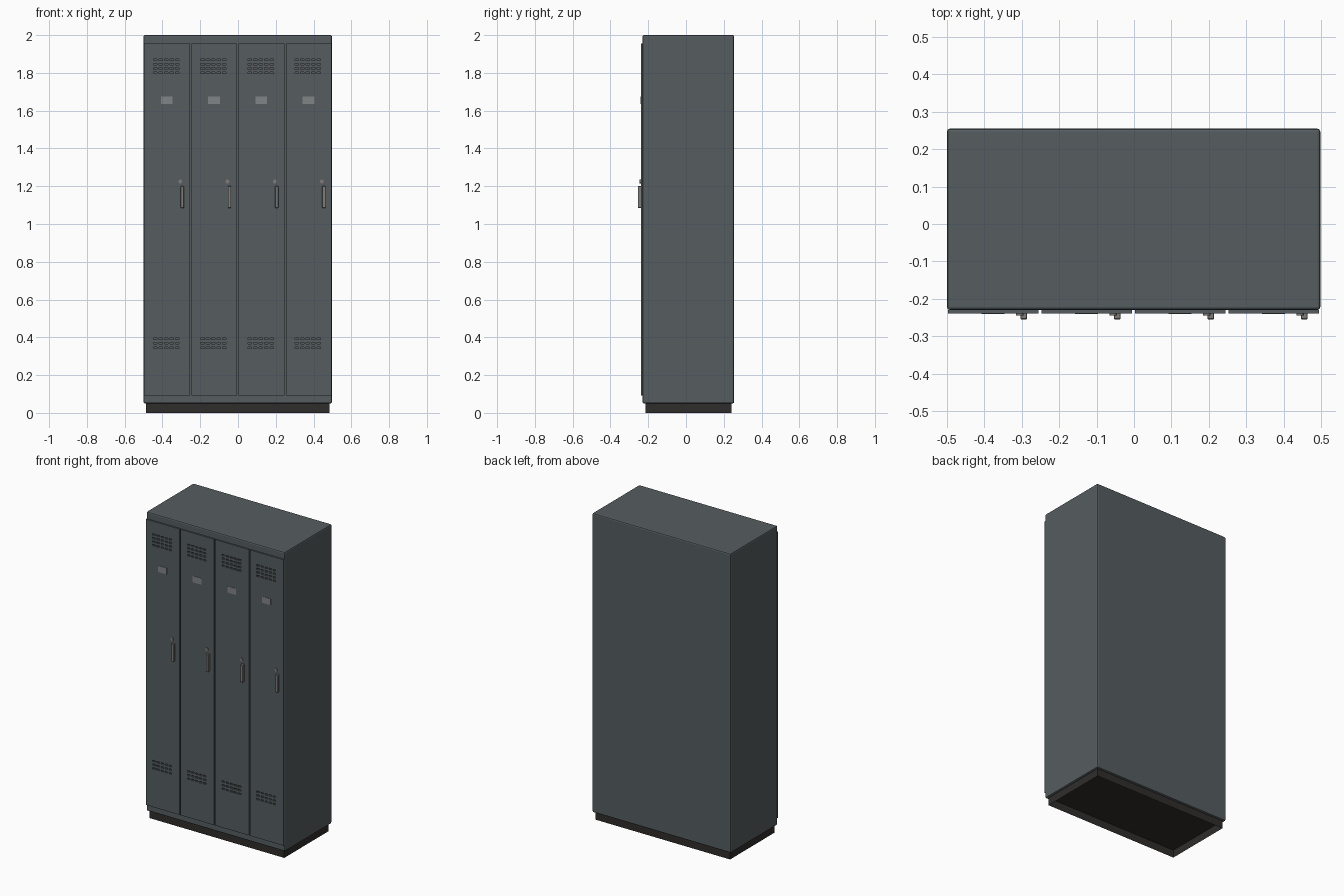
import bpy, bmesh, math
from mathutils import Matrix

if "Cube" in bpy.data.objects:
    bpy.data.objects.remove(bpy.data.objects["Cube"])


def mat(name, rgb):
    m = bpy.data.materials.new(name)
    m.diffuse_color = (*rgb, 1)
    m.use_nodes = True
    m.node_tree.nodes["Principled BSDF"].inputs["Base Color"].default_value = m.diffuse_color
    return m


GREY = mat("locker_grey", (0.092, 0.108, 0.115))
BLACK = mat("plinth_black", (0.030, 0.027, 0.025))
METAL = mat("handle_metal", (0.215, 0.200, 0.190))
LABEL = mat("label_grey", (0.220, 0.234, 0.240))


def finish(name, bm, material):
    bmesh.ops.recalc_face_normals(bm, faces=bm.faces)
    me = bpy.data.meshes.new(name)
    bm.to_mesh(me)
    bm.free()
    me.materials.append(material)
    ob = bpy.data.objects.new(name, me)
    bpy.context.collection.objects.link(ob)
    return ob


def box(name, x, y, z, material, bevel=0, segments=1):
    """Box from (min, max) ranges, with optional bevelled edges."""
    bm = bmesh.new()
    size = [b - a for a, b in (x, y, z)]
    mid = [(a + b) / 2 for a, b in (x, y, z)]
    bmesh.ops.create_cube(bm, size=1, matrix=Matrix.Translation(mid) @ Matrix.Diagonal((*size, 1)))
    if bevel:
        bmesh.ops.bevel(bm, geom=bm.edges[:], offset=bevel, segments=segments,
                        profile=0.5, affect='EDGES')
    return finish(name, bm, material)


# Cabinet body
box("cabinet_body", (-0.5, 0.498), (-0.23, 0.255), (0.05, 2.0), GREY, 0.008, 2)

# Plinth, hollow from below
bm = bmesh.new()
bmesh.ops.create_cube(bm, size=1, matrix=Matrix.Translation((-0.001, 0.0125, 0.0275))
                      @ Matrix.Diagonal((0.97, 0.455, 0.055, 1)))
under = min(bm.faces, key=lambda f: f.calc_center_median().z)
bmesh.ops.inset_region(bm, faces=[under], thickness=0.006)
bmesh.ops.translate(bm, verts=under.verts, vec=(0, 0, 0.047))
finish("plinth", bm, BLACK)

# Vent layout on each door
SLOT_W, SLOT_H, PITCH, SLOTS = 0.019, 0.009, 0.029, 5
VENT_ROWS = [0.345, 0.369, 0.393, 1.800, 1.823, 1.846, 1.869]
DOOR_W, Z0, Z1 = 0.242, 0.092, 1.955
FRONT, BACK = -0.239, -0.23


def door(name, cx):
    """Sheet door: a grid with the vent cells left open, then thickened."""
    xs, zs = [cx - DOOR_W / 2], [Z0]
    for i in range(SLOTS):
        c = cx + (i - (SLOTS - 1) / 2) * PITCH - 0.004
        xs += [c - SLOT_W / 2, c + SLOT_W / 2]
    for r in VENT_ROWS:
        zs += [r - SLOT_H / 2, r + SLOT_H / 2]
    xs.append(cx + DOOR_W / 2)
    zs.append(Z1)
    bm = bmesh.new()
    grid = [[bm.verts.new((x, FRONT, z)) for x in xs] for z in zs]
    for j in range(len(zs) - 1):
        for i in range(len(xs) - 1):
            if i % 2 and j % 2:
                continue
            bm.faces.new((grid[j][i], grid[j][i + 1], grid[j + 1][i + 1], grid[j + 1][i]))
    ext = bmesh.ops.extrude_face_region(bm, geom=bm.faces[:], use_keep_orig=True)
    verts = [g for g in ext["geom"] if isinstance(g, bmesh.types.BMVert)]
    bmesh.ops.translate(bm, verts=verts, vec=(0, BACK - FRONT, 0))
    finish(name, bm, GREY)


for n in range(4):
    cx = -0.376 + 0.25 * n
    tag = f"_{n + 1}"
    door("door" + tag, cx)
    # Label plate
    box("label_plate" + tag, (cx - 0.032, cx + 0.030), (FRONT - 0.002, FRONT + 0.002),
        (1.635, 1.676), LABEL)
    # Pull handle
    box("handle" + tag, (cx + 0.072, cx + 0.090), (-0.255, FRONT + 0.002),
        (1.085, 1.2), METAL, 0.002)
    # Key lock
    bm = bmesh.new()
    bmesh.ops.create_cone(bm, cap_ends=True, segments=16, radius1=0.010, radius2=0.010, depth=0.008,
                          matrix=Matrix.Translation((cx + 0.070, FRONT - 0.002, 1.225))
                          @ Matrix.Rotation(math.pi / 2, 4, 'X'))
    finish("lock" + tag, bm, METAL)
